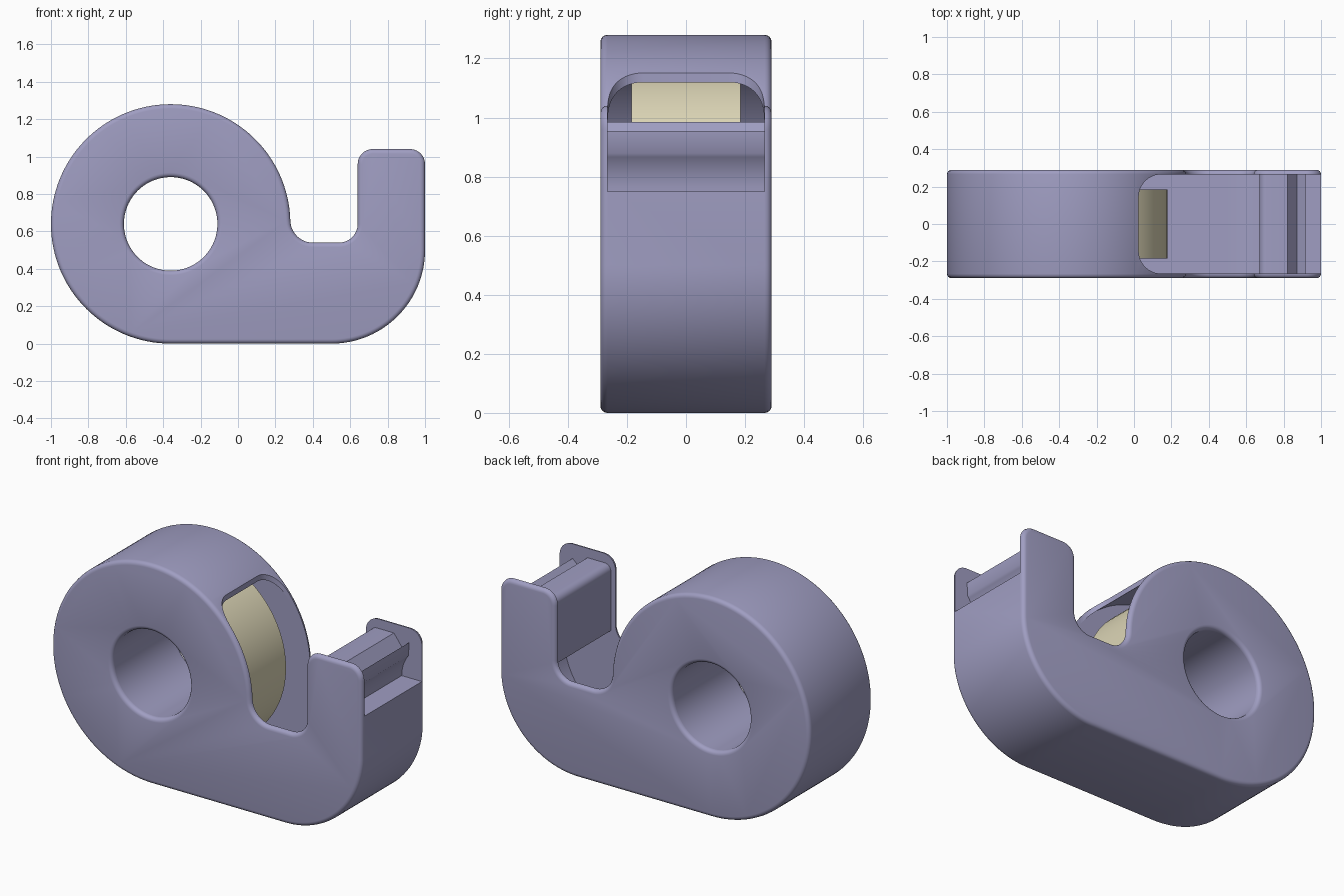
import bpy, bmesh, math

if "Cube" in bpy.data.objects:
    bpy.data.objects.remove(bpy.data.objects["Cube"])


def material(name, rgb):
    m = bpy.data.materials.new(name)
    m.diffuse_color = (*rgb, 1)
    m.use_nodes = True
    m.node_tree.nodes["Principled BSDF"].inputs["Base Color"].default_value = m.diffuse_color
    return m


LAVENDER = material("lavender plastic", (0.35, 0.34, 0.54))
CREAM = material("cream tape", (0.72, 0.67, 0.47))
CX, CZ, R = -0.36, 0.64, 0.64      # centre and radius of the round housing
WALL = 0.025
INNER = 0.265                      # half width between the side walls


def arc(cx, cz, r, a0, a1, n):
    return [(cx + r * math.cos(math.radians(a0 + (a1 - a0) * i / n)),
             cz + r * math.sin(math.radians(a0 + (a1 - a0) * i / n)))
            for i in range(n + 1)]


def extrude(name, points, axis, lo, hi, mat):
    """Prism from a 2D outline: axis 'y' reads (x, z), axis 'z' reads (x, y)."""
    bm = bmesh.new()

    def place(p, h):
        return (p[0], h, p[1]) if axis == 'y' else (p[0], p[1], h)
    a = [bm.verts.new(place(p, lo)) for p in points]
    b = [bm.verts.new(place(p, hi)) for p in points]
    bm.faces.new(a)
    bm.faces.new(b[::-1])
    for i in range(len(a)):
        j = (i + 1) % len(a)
        bm.faces.new((a[i], b[i], b[j], a[j]))
    bmesh.ops.recalc_face_normals(bm, faces=bm.faces)
    return finish(name, bm, mat)


def finish(name, bm, mat):
    me = bpy.data.meshes.new(name)
    bm.to_mesh(me)
    bm.free()
    me.materials.append(mat)
    ob = bpy.data.objects.new(name, me)
    bpy.context.collection.objects.link(ob)
    return ob


def tube(name, r0, r1, half, mat):
    """Ring around the housing axis."""
    bm = bmesh.new()
    section = [(r0, -half), (r1, -half), (r1, half), (r0, half)]
    n = 96
    rings = [[bm.verts.new((CX + r * math.cos(2 * math.pi * i / n), y,
                            CZ + r * math.sin(2 * math.pi * i / n)))
              for r, y in section] for i in range(n)]
    for i in range(n):
        p, q = rings[i], rings[(i + 1) % n]
        for k in range(4):
            m = (k + 1) % 4
            bm.faces.new((p[k], p[m], q[m], q[k]))
    bmesh.ops.recalc_face_normals(bm, faces=bm.faces)
    return finish(name, bm, mat)


def cut(ob, cutter):
    m = ob.modifiers.new("cut", 'BOOLEAN')
    m.operation, m.solver, m.object = 'DIFFERENCE', 'EXACT', cutter
    cutter.hide_render = True


def smooth(ob, angle=35):
    bpy.ops.object.select_all(action='DESELECT')
    ob.select_set(True)
    bpy.context.view_layer.objects.active = ob
    bpy.ops.object.shade_smooth_by_angle(angle=math.radians(angle))


# Housing: round drum, flat foot, notch and upright post in one outline
outline = (arc(CX, CZ, R, 270, 1.6, 96)
           + arc(0.40, 0.66, 0.12, 182, 270, 12)
           + arc(0.54, 0.64, 0.10, 270, 360, 12)
           + arc(0.72, 0.96, 0.08, 180, 90, 10)
           + arc(0.92, 0.96, 0.08, 90, 0, 10)
           + arc(0.50, 0.50, 0.50, 0, -90, 32))
housing = extrude("housing", outline, 'y', -0.29, 0.29, LAVENDER)

# Centre hole, then rounded side edges
hole = extrude("hole_cutter", arc(CX, CZ, 0.25, 0, 356.25, 95), 'y', -0.5, 0.5, LAVENDER)
cut(housing, hole)
bevel = housing.modifiers.new("edge", 'BEVEL')
bevel.width, bevel.segments = 0.024, 4
bevel.limit_method, bevel.angle_limit = 'ANGLE', math.radians(40)

# Hollow interior following the outer shell
cavity = extrude("cavity_cutter",
                 arc(CX, CZ, R - WALL, 270, 2, 96) + [(0.3, 0.7), (1 - WALL, 0.7)]
                 + arc(0.5, 0.5, 0.5 - WALL, 0, -90, 32),
                 'y', -INNER, INNER, LAVENDER)
cut(housing, cavity)

# Tape opening with rounded inner corners, and the gap between the post walls
opening = extrude("opening_cutter",
                  arc(0.145, -INNER + 0.12, 0.12, 270, 180, 12)
                  + arc(0.145, INNER - 0.12, 0.12, 180, 90, 12)
                  + [(0.92, INNER), (0.92, -INNER)], 'z', 0.48, 1.5, LAVENDER)
cut(housing, opening)
gap = extrude("post_gap_cutter", [(0.8, 0.75), (1.2, 0.75), (1.2, 1.3), (0.8, 1.3)],
              'y', -INNER, INNER, LAVENDER)
cut(housing, gap)

# Bake the cuts and drop the cutters
dg = bpy.context.evaluated_depsgraph_get()
baked = bpy.data.meshes.new_from_object(housing.evaluated_get(dg))
housing.modifiers.clear()
housing.data = baked
for c in (hole, cavity, opening, gap):
    bpy.data.objects.remove(c)
smooth(housing)

# Cutter bar: rounded back, grooved top, overhanging tooth and ledge
bar = extrude("cutter_bar",
              [(0.67, 0.60)] + arc(0.71, 0.945, 0.04, 180, 90, 8)
              + [(0.82, 0.985), (0.872, 0.915), (0.917, 0.955)]
              + arc(1.08, 0.75, 0.21, 138, 180, 10)[1:]
              + [(0.98, 0.75), (0.98, 0.60)],
              'y', -INNER - 0.002, INNER + 0.002, LAVENDER)
smooth(bar)

# Hub lining the hole, and the tape roll around it
smooth(tube("hub", 0.25, 0.275, INNER + 0.001, LAVENDER))
smooth(tube("tape_roll", 0.274, 0.54, 0.185, CREAM))
